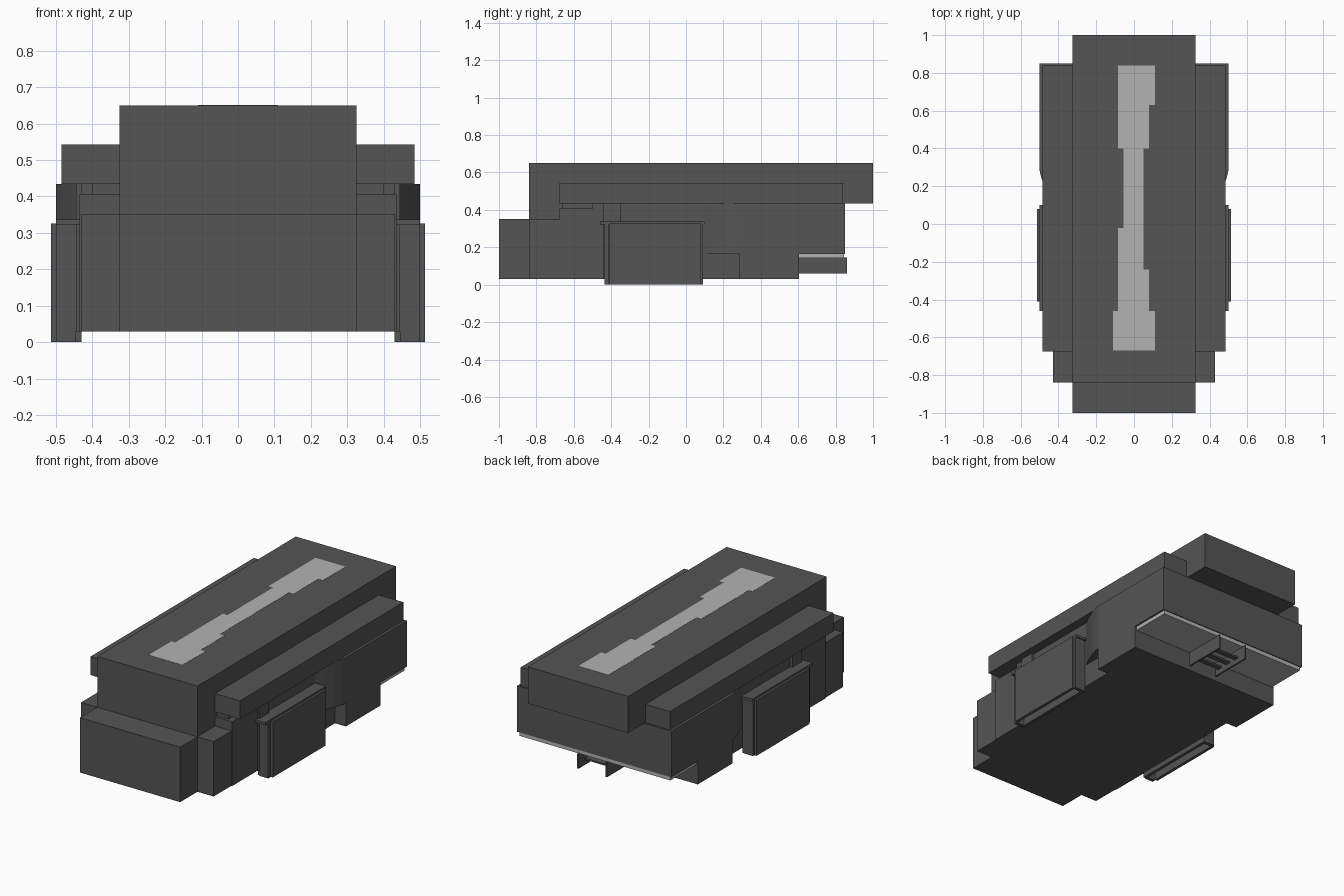
import bpy, bmesh

if "Cube" in bpy.data.objects:
    bpy.data.objects.remove(bpy.data.objects["Cube"])


def material(name, v):
    m = bpy.data.materials.new(name)
    m.diffuse_color = (v, v, v, 1)
    m.use_nodes = True
    m.node_tree.nodes["Principled BSDF"].inputs["Base Color"].default_value = m.diffuse_color
    return m


DARK = material("dark_grey", 0.09)
LIGHT = material("light_grey", 0.45)


def finish(name, bm, mat, mirror=False):
    bmesh.ops.recalc_face_normals(bm, faces=bm.faces)
    me = bpy.data.meshes.new(name)
    bm.to_mesh(me)
    bm.free()
    me.materials.append(mat)
    ob = bpy.data.objects.new(name, me)
    bpy.context.collection.objects.link(ob)
    if mirror:
        ob.modifiers.new("mirror", 'MIRROR').use_axis[0] = True
    return ob


def prism(name, pts, z0, z1, mat=DARK, mirror=False):
    """Extrude an xy outline from z0 to z1."""
    bm = bmesh.new()
    f = bm.faces.new([bm.verts.new((x, y, z0)) for x, y in pts])
    top = bmesh.ops.extrude_face_region(bm, geom=[f])["geom"]
    bmesh.ops.translate(bm, vec=(0, 0, z1 - z0),
                        verts=[v for v in top if isinstance(v, bmesh.types.BMVert)])
    return finish(name, bm, mat, mirror)


def box(name, x, y, z, mat=DARK, mirror=False):
    return prism(name, [(x[0], y[0]), (x[1], y[0]), (x[1], y[1]), (x[0], y[1])],
                 z[0], z[1], mat, mirror)


def wide(name, hx, y, z, mat=DARK):
    return box(name, (-hx, hx), y, z, mat)


# Main stepped hull
wide("nose", 0.325, (-1.0, -0.83), (0.03, 0.352))
wide("front_shoulder", 0.43, (-0.84, -0.67), (0.03, 0.352))
wide("roof_block", 0.325, (-0.84, 1.0), (0.435, 0.65))
wide("upper_front", 0.325, (-0.84, -0.6), (0.3, 0.5))
wide("side_shelf", 0.485, (-0.675, 0.84), (0.435, 0.543))
wide("front_hull", 0.435, (-0.675, -0.43), (0.03, 0.407))
wide("core_hull", 0.43, (-0.5, 0.3), (0.03, 0.436))
wide("hull_neck", 0.40, (-0.66, -0.4), (0.40, 0.436))
box("front_pillar", (0.42, 0.445), (-0.44, -0.35), (0.03, 0.435), mirror=True)

# Rear body with curved front corners
rear = [(0.43, 0.10), (0.455, 0.15), (0.48, 0.21), (0.495, 0.26), (0.5, 0.285)]


def outline(side, y_back):
    pts = side + [(0.5, y_back)]
    return pts + [(-x, y) for x, y in reversed(pts)]


prism("rear_body", outline(rear, 0.85), 0.165, 0.435)
wide("rear_lower_hull", 0.5, (0.285, 0.605), (0.03, 0.17))
wide("rear_sill", 0.49, (0.6, 0.845), (0.142, 0.166), LIGHT)

# Ramp under the rear: two cheek plates with slats
for i, x in enumerate((-0.085, 0.1)):
    box(f"ramp_cheek_{i}", (x - 0.005, x + 0.005), (0.6, 0.86), (0.06, 0.145))
for i, y in enumerate((0.63, 0.70, 0.77)):
    box(f"ramp_slat_{i}", (-0.085, 0.1), (y, y + 0.03), (0.09, 0.10))

# Side doors: hollow trays, open at the bottom
box("door_panel", (0.495, 0.513), (-0.41, 0.08), (0.0, 0.326), mirror=True)
box("door_top", (0.42, 0.5), (-0.46, 0.10), (0.322, 0.337), mirror=True)
for n, y in (("front", -0.435), ("back", 0.072)):
    box(f"door_{n}_jamb", (0.445, 0.5), (y, y + 0.02), (0.0, 0.326), mirror=True)
box("door_inner_lip", (0.43, 0.448), (-0.43, 0.09), (0.0, 0.326), mirror=True)

# Stepped light strip inlaid on the roof
for i, (x0, x1, y0, y1) in enumerate((
        (-0.11, 0.11, -0.67, -0.46), (-0.085, 0.08, -0.46, -0.24),
        (-0.085, 0.05, -0.24, -0.02), (-0.055, 0.05, -0.02, 0.4),
        (-0.085, 0.08, 0.4, 0.63), (-0.085, 0.11, 0.63, 0.84))):
    box(f"roof_strip_{i}", (x0, x1), (y0, y1), (0.648, 0.651), LIGHT)
